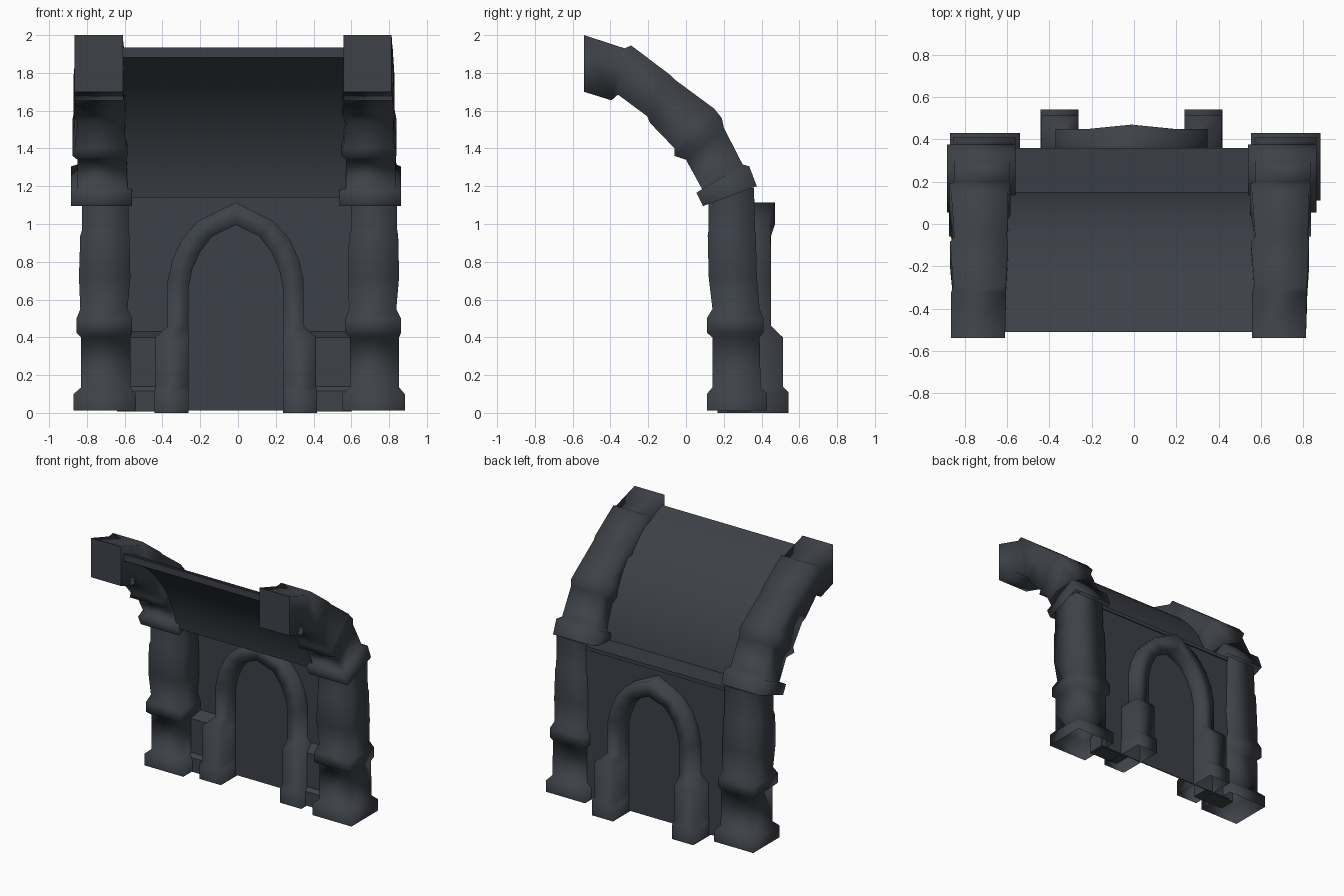
import bpy, bmesh, math

if "Cube" in bpy.data.objects:
    bpy.data.objects.remove(bpy.data.objects["Cube"])

def mat(name, c):
    m = bpy.data.materials.new(name)
    m.diffuse_color = (*c, 1)
    m.use_nodes = True
    m.node_tree.nodes["Principled BSDF"].inputs["Base Color"].default_value = m.diffuse_color
    return m

STONE = mat("dark grey stone", (0.048, 0.055, 0.066))
PANEL = mat("dark slate panel", (0.046, 0.051, 0.064))

def loft(name, rings, material, smooth=180, cap_start=False, cap_end=False):
    """Skin a list of closed rings of points."""
    bm = bmesh.new()
    rows = [[bm.verts.new(p) for p in r] for r in rings]
    n = len(rows[0])
    for a, b in zip(rows, rows[1:]):
        for i in range(n):
            bm.faces.new((a[i], a[(i + 1) % n], b[(i + 1) % n], b[i]))
    if cap_start:
        bm.faces.new(rows[0])
    if cap_end:
        bm.faces.new(rows[-1])
    bmesh.ops.recalc_face_normals(bm, faces=bm.faces[:])
    for f in bm.faces:
        f.smooth = True
    for e in bm.edges:
        if len(e.link_faces) == 2:
            caps = (cap_start and all(v in rows[0] for v in e.verts)) or \
                   (cap_end and all(v in rows[-1] for v in e.verts))
            e.smooth = not caps and e.calc_face_angle(0) < math.radians(smooth)
    me = bpy.data.meshes.new(name)
    bm.to_mesh(me)
    bm.free()
    me.materials.append(material)
    ob = bpy.data.objects.new(name, me)
    bpy.context.collection.objects.link(ob)
    return ob

# square column: z, x0, x1, y0, y1
column = [(.012, -.87, -.54, .11, .43), (.10, -.87, -.54, .11, .43),
          (.135, -.83, -.57, .14, .395), (.40, -.83, -.57, .14, .39),
          (.425, -.855, -.56, .11, .41), (.50, -.855, -.56, .11, .41),
          (.55, -.835, -.585, .14, .39), (.72, -.842, -.57, .12, .375),
          (.94, -.835, -.575, .115, .37), (.97, -.825, -.58, .12, .365),
          (1.19, -.825, -.58, .12, .36)]
# curved horn: inner y, inner z, outer y, outer z, x0, x1
horn = [(.09, 1.095, .375, 1.20, -.885, -.56), (.055, 1.165, .335, 1.305, -.885, -.56),
        (.085, 1.185, .30, 1.315, -.85, -.585), (0, 1.34, .20, 1.51, -.85, -.59),
        (-.06, 1.36, .19, 1.56, -.875, -.585), (-.06, 1.40, .15, 1.61, -.865, -.595),
        (-.19, 1.535, -.06, 1.765, -.85, -.60), (-.205, 1.57, -.085, 1.79, -.87, -.595),
        (-.36, 1.685, -.29, 1.945, -.855, -.605), (-.395, 1.655, -.325, 1.93, -.865, -.605),
        (-.54, 1.70, -.54, 2.0, -.865, -.61)]
for side, dx in (("left", 0), ("right", 1.423)):
    loft(side + "_column", [[(a + dx, c, z), (b + dx, c, z), (b + dx, d, z), (a + dx, d, z)]
                            for z, a, b, c, d in column], STONE)
    loft(side + "_horn", [[(a + dx, iy, iz), (b + dx, iy, iz), (b + dx, oy, oz), (a + dx, oy, oz)]
                          for iy, iz, oy, oz, a, b in horn], STONE, cap_end=True)

# pointed arch frame passing through the wall: outer x, z, inner x, z, half depth
CX, CY = -.012, .355
half = [(.43, 0, .25, 0, .187), (.43, .11, .25, .11, .187), (.425, .14, .25, .14, .158),
        (.425, .40, .25, .40, .158), (.36, .46, .25, .46, .095), (.36, .70, .25, .66, .095),
        (.335, .81, .23, .76, .095), (.285, .92, .19, .85, .093), (.20, 1.015, .125, .935, .095)]
tip = [(0, 1.115, 0, .995, .115)]
arch = [(-a, b, -c, d, h) for a, b, c, d, h in half] + tip + half[::-1]
loft("arch_frame", [[(CX + ox, CY - h, oz), (CX + ix, CY - h, iz),
                     (CX + ix, CY + h, iz), (CX + ox, CY + h, oz)]
                    for ox, oz, ix, iz, h in arch], STONE)

def extrude_x(name, profile, x0, x1, material, smooth=30):
    """Extrude a closed y-z profile along x."""
    return loft(name, [[(x, y, z) for y, z in profile] for x in (x0, x1)],
                material, smooth, True, True)

# stepped plinths between columns and frame, on the front of the wall only
plinth = [(.345, .008), (.22, .008), (.22, .115), (.245, .14), (.245, .40), (.345, .43)]
extrude_x("left_plinth", plinth, -.64, -.38, STONE)
extrude_x("right_plinth", plinth, .35, .60, STONE)

# thin back wall, and the ledge that joins it to the canopy
extrude_x("wall", [(.345, .012), (.352, .012), (.352, 1.15), (.345, 1.15)], -.60, .60, PANEL)
extrude_x("ledge", [(.15, 1.145), (.36, 1.148), (.36, 1.175), (.15, 1.158)], -.62, .62, PANEL)

# curved canopy
def arc(r):
    return [(-.856 + r * math.cos(t), .972 + r * math.sin(t))
            for t in (math.radians(10 + 60.2 * i / 20) for i in range(21))]
canopy = arc(1.022) + arc(.968)[::-1]
canopy = [(max(y, -.51), z) for y, z in canopy]
extrude_x("canopy", canopy, -.64, .64, PANEL)
